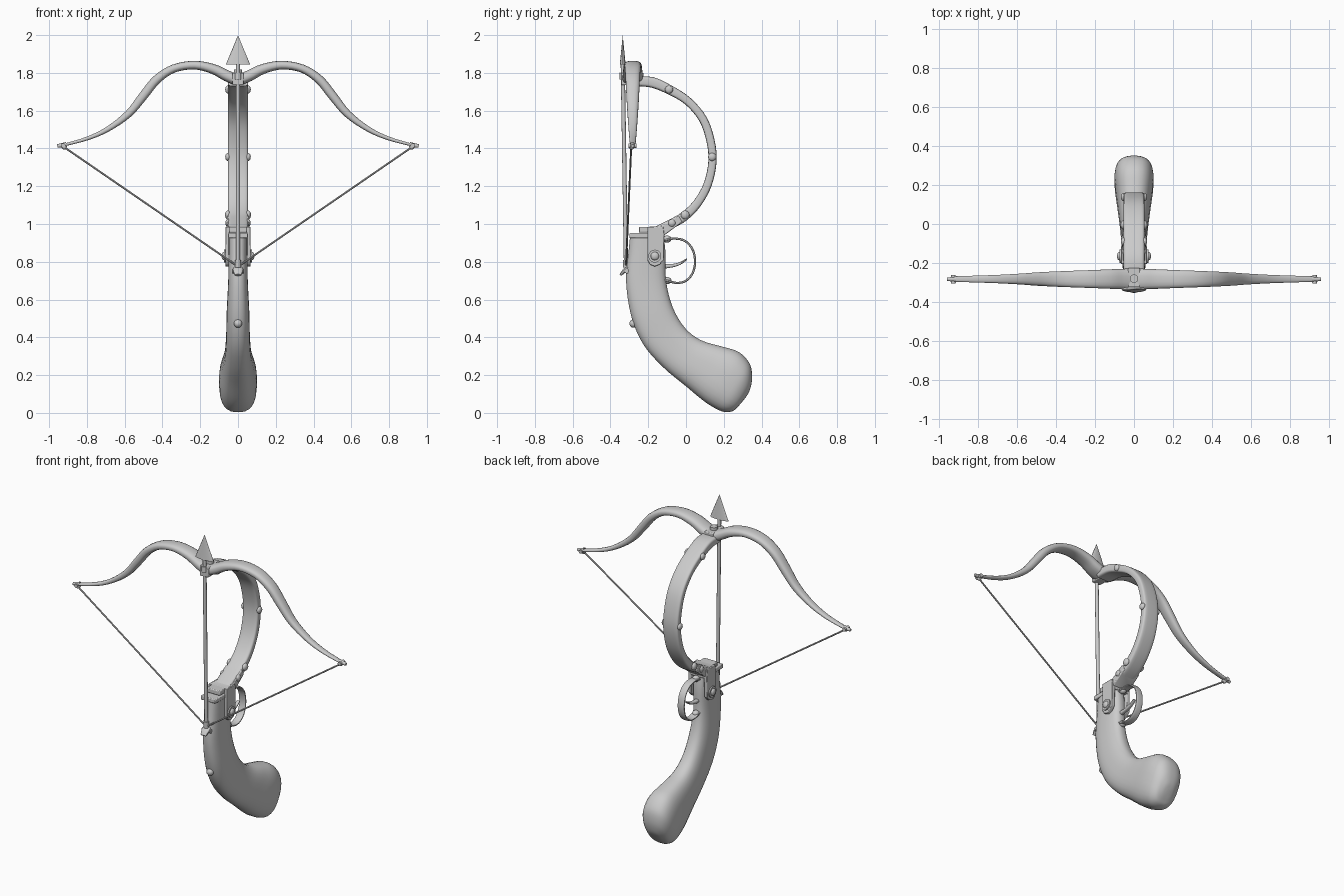
import bpy, bmesh, math
from mathutils import Vector as V

if "Cube" in bpy.data.objects:
    bpy.data.objects.remove(bpy.data.objects["Cube"])


def finish(name, bm, angle=40):
    bmesh.ops.recalc_face_normals(bm, faces=bm.faces)
    me = bpy.data.meshes.new(name)
    bm.to_mesh(me)
    bm.free()
    ob = bpy.data.objects.new(name, me)
    bpy.context.collection.objects.link(ob)
    bpy.ops.object.select_all(action='DESELECT')
    ob.select_set(True)
    bpy.context.view_layer.objects.active = ob
    bpy.ops.object.shade_smooth_by_angle(angle=math.radians(angle))
    return ob


def smooth_rows(rows, k=4):
    """Catmull-Rom interpolation of rows of numbers."""
    out = []
    for i in range(len(rows) - 1):
        a, b, c, d = (rows[max(0, min(len(rows) - 1, i + j))] for j in (-1, 0, 1, 2))
        for s in range(k):
            t = s / k
            out.append([0.5 * (2*q + (r-p)*t + (2*p-5*q+4*r-w)*t*t + (3*q-p-3*r+w)*t**3)
                        for p, q, r, w in zip(a, b, c, d)])
    return out + [list(rows[-1])]


def loft(name, sections, n=24, e=2.5):
    """Skin superellipse sections given as (centre, half axis u, half axis v)."""
    bm = bmesh.new()
    f = lambda q: math.copysign(abs(q) ** (2 / e), q)
    rings = []
    for c, u, v in sections:
        angs = [2 * math.pi * (i + .5) / n for i in range(n)]
        rings.append([bm.verts.new(c + u * f(math.cos(t)) + v * f(math.sin(t))) for t in angs])
    for r, s in zip(rings, rings[1:]):
        for i in range(n):
            bm.faces.new((r[i], r[(i+1) % n], s[(i+1) % n], s[i]))
    bm.faces.new(rings[0])
    bm.faces.new(rings[-1])
    return finish(name, bm)


def ribbon(name, rows, to3d, side, n=16, e=3):
    """Sweep along planar rows (a, b, half thickness, half width)."""
    rows = smooth_rows(rows)
    secs = []
    for i, (a, b, th, w) in enumerate(rows):
        p, q = rows[max(i-1, 0)], rows[min(i+1, len(rows)-1)]
        d = (to3d(q[0], q[1]) - to3d(p[0], p[1])).normalized()
        secs.append((to3d(a, b), d.cross(side) * th, side * w))
    return loft(name, secs, n, e)


def rod(name, a, b, r1, r2=None, n=14):
    a, b = V(a), V(b)
    bm = bmesh.new()
    bmesh.ops.create_cone(bm, cap_ends=True, segments=n, radius1=r1,
                          radius2=r1 if r2 is None else r2, depth=(b-a).length)
    ob = finish(name, bm)
    ob.location = (a + b) / 2
    ob.rotation_euler = (b - a).to_track_quat('Z', 'Y').to_euler()
    return ob


def ball(name, loc, r, scale=(1, 1, 1)):
    bm = bmesh.new()
    bmesh.ops.create_uvsphere(bm, u_segments=16, v_segments=10, radius=r)
    ob = finish(name, bm)
    ob.location, ob.scale = loc, scale
    return ob


def prism(name, pts, x0, x1, bevel=.005):
    """Extrude a yz outline between x0 and x1."""
    bm = bmesh.new()
    lo = [bm.verts.new((x0, y, z)) for y, z in pts]
    hi = [bm.verts.new((x1, y, z)) for y, z in pts]
    bm.faces.new(lo)
    bm.faces.new(hi)
    for i in range(len(pts)):
        j = (i + 1) % len(pts)
        bm.faces.new((lo[i], lo[j], hi[j], hi[i]))
    ob = finish(name, bm)
    m = ob.modifiers.new("bevel", 'BEVEL')
    m.width, m.segments = bevel, 2
    return ob


def box(name, x, y0, y1, z0, z1):
    return prism(name, [(y0, z0), (y1, z0), (y1, z1), (y0, z1)], -x, x)


yz = lambda y, z: V((0, y, z))
X, Y = V((1, 0, 0)), V((0, 1, 0))

# pistol grip: front point, back point, half width
grip = [(-.295, .95, -.12, .95, .05), (-.305, .85, -.108, .85, .05),
        (-.318, .70, -.105, .70, .052), (-.29, .51, -.07, .56, .06),
        (-.225, .36, -.005, .45, .063), (-.12, .24, .08, .385, .07),
        (0, .14, .19, .352, .085), (.09, .065, .265, .33, .097),
        (.15, .026, .31, .298, .1), (.20, .005, .343, .248, .094),
        (.245, .008, .35, .18, .072), (.272, .03, .337, .118, .04),
        (.295, .055, .315, .08, .012)]
loft("grip", [((yz(a, b) + yz(c, d)) / 2, (yz(a, b) - yz(c, d)) / 2, X * w)
              for a, b, c, d, w in smooth_rows(grip)], 28, 2.6)

# curved arm joining the grip to the bow
arm = [(-.27, 1.755, .025), (-.18, 1.75, .028), (-.09, 1.712, .025), (.01, 1.65, .022),
       (.09, 1.555, .022), (.13, 1.44, .022), (.14, 1.33, .022), (.115, 1.21, .022),
       (.06, 1.11, .023), (-.01, 1.04, .025), (-.08, 1, .025), (-.15, .965, .025)]
ribbon("curved_arm", [r + (.053,) for r in arm], yz, X, 20, 5)

# bow limbs, drawn in one sweep from mirrored half
half = [(.06, 1.785, .03, .053), (.13, 1.82, .027, .05), (.23, 1.841, .023, .046),
        (.34, 1.823, .022, .042), (.43, 1.765, .024, .038), (.5, 1.68, .024, .034),
        (.58, 1.583, .02, .028), (.69, 1.502, .014, .022), (.8, 1.452, .01, .018),
        (.93, 1.416, .007, .014)]
limb = [(-r[0],) + r[1:] for r in reversed(half)] + [(0, 1.765, .03, .055)] + half
ribbon("bow", limb, lambda x, z: V((x, -.282, z)), Y, 16, 2.6)

# clamp holding bow and bolt
box("bow_clamp", .03, -.343, -.225, 1.735, 1.80)
rod("clamp_nut", (0, -.28, 1.79), (0, -.28, 1.818), .022)
rod("arrow_ring", (0, -.335, 1.765), (0, -.333, 1.80), .018)

# string and tip fittings
for s in (-1, 1):
    rod("string", (s*.925, -.29, 1.41), (0, -.318, .775), .005, n=8)
    rod("tip_cap", (s*.91, -.283, 1.42), (s*.957, -.283, 1.413), .014, .009)
    rod("tip_peg", (s*.925, -.305, 1.415), (s*.925, -.262, 1.415), .012)
    ball("string_knot", (s*.92, -.288, 1.408), .014)
    # side plates and fasteners
    plate = [(-.205, .985), (-.205, .81), (-.19, .785), (-.165, .775), (-.14, .785),
             (-.118, .81), (-.115, .94), (-.12, .985)]
    prism("side_plate", plate, s*.045, s*.066, .003)
    rod("plate_washer", (s*.06, -.165, .83), (s*.074, -.165, .83), .034, n=24)
    ball("plate_bolt", (s*.074, -.165, .83), .022, (.6, 1, 1))
    for y, z, r in ((-.09, 1.712, .021), (.138, 1.355, .021), (-.005, 1.048, .023),
                    (-.075, 1.005, .02), (-.14, .972, .018)):
        ball("arm_rivet", (s*.054, y, z), r, (.65, 1, 1))

# socket where the arm enters the grip
box("grip_cap", .052, -.3, -.115, .925, .952)
box("arrow_rest", .047, -.25, -.19, .955, .985)
prism("arm_socket", [(-.20, .94), (-.115, .94), (-.02, 1.01), (-.04, 1.045), (-.13, .99),
                     (-.20, .985)], -.058, .058)

# arrow with flat head
rod("arrow_shaft", (0, -.318, .785), (0, -.335, 1.86), .011)
head = rod("arrow_head", (0, -.335, 1.845), (0, -.335, 1.997), .064, .001, 16)
head.scale = (1, .24, 1)
rod("arrow_nock", (0, -.318, .77), (0, -.319, .81), .015)

# string release hook
ribbon("release_hook", [(-.29, .775, .01, .022), (-.322, .755, .012, .026),
                        (-.348, .73, .006, .018)], yz, X, 12)
rod("hook_pin", (-.03, -.312, .75), (.03, -.312, .75), .012)
ball("grip_stud", (0, -.278, .473), .022)

# trigger guard and trigger
guard = [(-.115, .915), (-.06, .923), (-.005, .91), (.035, .865), (.048, .80), (.035, .74),
         (.0, .70), (-.05, .688), (-.115, .705)]
ribbon("trigger_guard", [p + (.006, .023) for p in guard], yz, X, 12, 4)
for z in (.92, .70):
    ball("guard_foot", (0, -.1, z), .021, (1, 1.1, .9))
ribbon("trigger", [(-.12, .775, .012, .014), (-.07, .78, .009, .013),
                   (-.03, .792, .007, .012), (.005, .815, .004, .01)], yz, X, 12)
